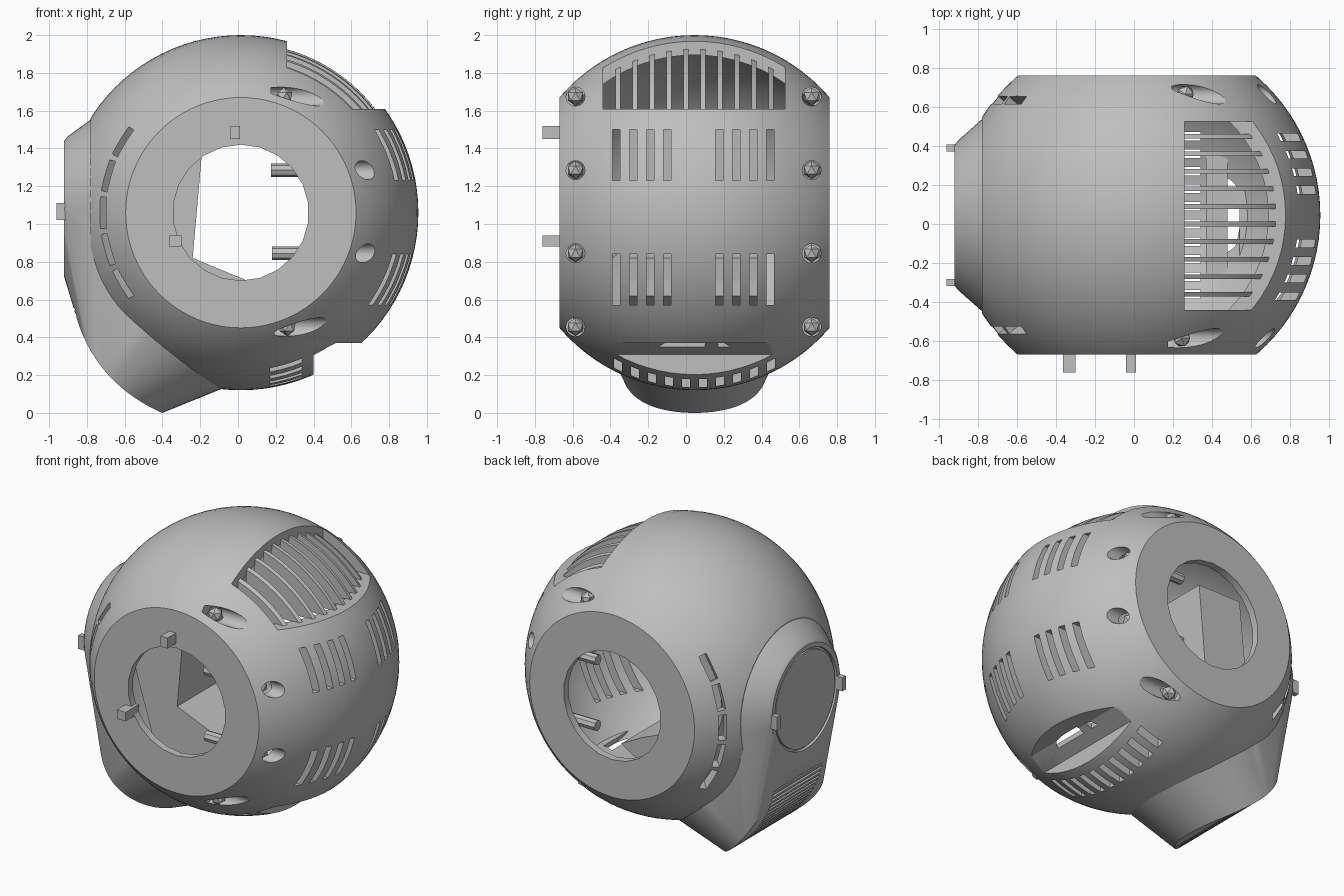
import bpy, bmesh, math
from mathutils import Matrix, Vector

if "Cube" in bpy.data.objects:
    bpy.data.objects.remove(bpy.data.objects["Cube"], do_unlink=True)

C = Vector((0.015, 0.045, 1.06))   # globe centre
R, R_IN, HALF = 0.94, 0.87, 0.715  # outer radius, cavity radius, half width
TAU = math.tau

grey = bpy.data.materials.new("plain_grey")
grey.use_nodes = True
grey.diffuse_color = (0.52, 0.52, 0.52, 1)
grey.node_tree.nodes["Principled BSDF"].inputs["Base Color"].default_value = grey.diffuse_color


def make(name, bm):
    bmesh.ops.recalc_face_normals(bm, faces=bm.faces)
    mesh = bpy.data.meshes.new(name)
    bm.to_mesh(mesh)
    bm.free()
    obj = bpy.data.objects.new(name, mesh)
    bpy.context.scene.collection.objects.link(obj)
    mesh.materials.append(grey)
    return obj


def boxes(name, items):
    """Boxes given as (centre, size) or (centre, size, rotation)."""
    bm = bmesh.new()
    for centre, size, *rot in items:
        turn = rot[0].to_4x4() if rot else Matrix()
        bmesh.ops.create_cube(bm, size=1, matrix=Matrix.Translation(centre) @ turn @ Matrix.Diagonal((*size, 1)))
    return make(name, bm)


def span(x, y, z):
    """Box entry from three ranges."""
    return [tuple((r[0] + r[1]) / 2 for r in (x, y, z)), tuple(r[1] - r[0] for r in (x, y, z))]


def rods(name, items, axis, sides):
    """Cylinders along an axis, given as (centre, radius, length)."""
    bm = bmesh.new()
    turn = Vector((0, 0, 1)).rotation_difference(Vector(axis)).to_matrix().to_4x4()
    for centre, radius, length in items:
        bmesh.ops.create_cone(bm, cap_ends=True, segments=sides, radius1=radius, radius2=radius,
                              depth=length, matrix=Matrix.Translation(centre) @ turn)
    return make(name, bm)


def prism(name, outline, y0, y1):
    """Side outline (x, z) extruded from y0 to y1."""
    bm = bmesh.new()
    face = bm.faces.new([bm.verts.new((x, y0, z)) for x, z in outline])
    ext = bmesh.ops.extrude_face_region(bm, geom=[face])
    verts = [v for v in ext["geom"] if isinstance(v, bmesh.types.BMVert)]
    bmesh.ops.translate(bm, verts=verts, vec=(0, y1 - y0, 0))
    return make(name, bm)


def globe(name, radius, half=None):
    """Sphere with its poles on y, trimmed flat at both sides."""
    bm = bmesh.new()
    bmesh.ops.create_uvsphere(bm, u_segments=96, v_segments=48, radius=radius,
                              matrix=Matrix.Translation(C) @ Matrix.Rotation(math.pi / 2, 4, 'X'))
    for s in (-1, 1) if half else ():
        geom = bm.verts[:] + bm.edges[:] + bm.faces[:]
        cut_geom = bmesh.ops.bisect_plane(bm, geom=geom, plane_co=C + Vector((0, s * half, 0)),
                                          plane_no=(0, s, 0), clear_outer=True)["geom_cut"]
        bmesh.ops.contextual_create(bm, geom=[e for e in cut_geom if isinstance(e, bmesh.types.BMEdge)])
    return make(name, bm)


def combine(target, tools, op='DIFFERENCE'):
    """Bake booleans one by one; a cut that would collapse the part is left out."""
    for tool in tools:
        mod = target.modifiers.new("cut", 'BOOLEAN')
        mod.object, mod.operation, mod.solver, mod.use_self = tool, op, 'EXACT', True
        bpy.context.view_layer.update()
        result = bpy.data.meshes.new_from_object(target.evaluated_get(bpy.context.evaluated_depsgraph_get()))
        target.modifiers.clear()
        if len(result.vertices) > len(target.data.vertices) / 2:
            target.data = result
    target.data.materials.clear()
    target.data.materials.append(grey)
    for p in target.data.polygons:
        p.material_index = 0


# Globe shell and its cutters
shell = globe("shell", R, HALF)
cavity = globe("cavity_cutter", R_IN, HALF - 0.05)
left_trim = boxes("left_trim_cutter", [span((-1.5, -0.78), (-1, 1.1), (0, 2.1))])
side_holes = rods("side_hole_cutter", [(C, 0.36, 3)], (0, 1, 0), 22)
window = boxes("window_cutter", [span((0.26, 1.3), (-0.44, 0.525), (1.61, 2.3))])

vent_ys = [y0 + 0.09 * i for y0 in (-0.37, 0.175) for i in range(4)]
vents = boxes("vent_cutter", [span((0.5, 1.2), (y - 0.02, y + 0.02), z)
                              for y in vent_ys for z in ((0.57, 0.84), (1.23, 1.5))])
chin_vents = boxes("chin_vent_cutter", [span((0.17, 0.34), (y - 0.022, y + 0.022), (-0.1, 0.42))
                                        for y in [-0.36 + 0.09 * i for i in range(10)]])

arc_items = []
for side in (-1, 1):
    for step in range(-2, 3):
        a = math.pi + math.radians(15.5) * step
        normal = Vector((0.73 * math.cos(a), side * 0.59, 0.73 * math.sin(a)))
        n = normal.normalized()
        t = Vector((-math.sin(a), 0, math.cos(a)))
        arc_items.append((C + normal, (0.168, 0.05, 0.2), Matrix((t, n.cross(t), n)).transposed()))
arc_vents = boxes("arc_vent_cutter", arc_items)

# Bolt recesses sit on the globe along both edges
bolts = []
for dy in (-0.63, 0.62):
    for dz in (-0.605, -0.215, 0.225, 0.615):
        bolts.append(C + Vector((math.sqrt(R * R - dy * dy - dz * dz), dy, dz)))
bolt_holes = rods("bolt_cutter", [(b + Vector((0.08, 0, 0)), 0.05, 0.5) for b in bolts], (1, 0, 0), 20)

notch = prism("notch_cutter", [(0.4, -0.1), (0.4, 0.31), (0.52, 0.37), (1.2, 0.37), (1.2, -0.1)], -0.38, 0.45)
combine(shell, [cavity, left_trim, side_holes, window, vents, chin_vents, notch, bolt_holes, arc_vents])

# Recessed wall of the lower notch, trimmed to the globe
notch_wall = prism("notch_wall", [(0.37, 0.1), (0.4, 0.1), (0.4, 0.31), (0.52, 0.37), (0.75, 0.37),
                                  (0.75, 0.4), (0.51, 0.4), (0.37, 0.33)], -0.38, 0.45)
trim = globe("trim_cutter", R - 0.005)
combine(notch_wall, [trim], 'INTERSECT')
notch_holes = boxes("notch_hole_cutter", [span((0.48, 0.57), (0.17, 0.38), (0.2, 0.6)),
                                          span((0.48, 0.54), (-0.28, 0.1), (0.2, 0.6))])
combine(notch_wall, [notch_holes])

# Curved slats in the upper window, following the globe just below its surface
slats = boxes("window_slats", [span((0.255, 1), (y - 0.012, y + 0.012), (1.605, 2.1))
                               for y in [-0.36 + 0.09 * i for i in range(10)]])
combine(slats, [globe("slat_top_cutter", 0.9)], 'INTERSECT')
combine(slats, [globe("slat_bottom_cutter", 0.81)])

# Snout: hull of a round front face and a curved lower grille face
grille_mid = Vector((-0.64, C.y, 0.3))
grille_t, grille_n = Vector((0.62, 0, -0.78)), Vector((-0.78, 0, -0.62))
base_t, base_n = Vector((0.75, 0, -0.66)), Vector((-0.66, 0, -0.75))
side_dir, up = Vector((0, 1, 0)), Vector((0, 0, 1))
bm = bmesh.new()
for i in range(48):
    c, s = math.cos(TAU * i / 48), math.sin(TAU * i / 48)
    bm.verts.new(Vector((-0.92, C.y, 1.08)) + 0.36 * (c * up + s * side_dir))
    bm.verts.new(Vector((-0.9, C.y, 1.08)) + 0.385 * (c * up + s * side_dir))
    bm.verts.new(Vector((-0.77, C.y, 1.06)) + 0.5 * (c * up + s * side_dir))
    bm.verts.new(grille_mid + 0.385 * (c * grille_t + s * side_dir) + 0.1 * s * s * grille_n)
    bm.verts.new(C + 0.75 * base_n + 0.55 * c * base_t + 0.5 * s * side_dir)
bmesh.ops.convex_hull(bm, input=bm.verts[:])
bmesh.ops.delete(bm, geom=[v for v in bm.verts if not v.link_faces], context='VERTS')
bmesh.ops.dissolve_limit(bm, angle_limit=0.01, verts=bm.verts[:], edges=bm.edges[:])
snout = make("snout", bm)
face_recess = rods("face_recess_cutter", [((-0.95, C.y, 1.08), 0.33, 0.1)], (1, 0, 0), 48)
frame = Matrix((grille_t, side_dir, grille_n)).transposed()
grooves = boxes("grille_cutter", [(grille_mid + grille_t * (0.034 * i) + grille_n * 0.12, (0.017, 0.52, 0.2), frame)
                                  for i in range(-11, 9)])
combine(snout, [cavity, face_recess, grooves])

# Thin disc inside the face ring
rods("face_disc", [((-0.905, C.y, 1.08), 0.315, 0.02)], (1, 0, 0), 48)

# Bolt heads and the posts behind them
bm = bmesh.new()
for b in bolts:
    bmesh.ops.create_icosphere(bm, subdivisions=1, radius=0.048, matrix=Matrix.Translation(b - Vector((0.1, 0, 0))))
make("bolt_heads", bm)
rods("bolt_posts", [(b - Vector((0.3, 0, 0)), 0.035, 0.4) for b in bolts if abs(b.z - C.z) < 0.4], (1, 0, 0), 8)

# Small locating pins on the front side and beside the face
boxes("side_pins", [span((-0.04, 0.01), (-0.76, -0.62), (1.45, 1.52)),
                    span((-0.365, -0.3), (-0.76, -0.62), (0.88, 0.94))])
boxes("face_pins", [span((-0.96, -0.88), (y - 0.018, y + 0.018), (1.02, 1.11)) for y in (-0.3, 0.39)])

# Inner block behind the face, with a sloping floor
prism("inner_block", [(-0.18, 1.5), (-0.24, 0.82), (0.05, 0.7), (0.2, 0.62), (0, 0.5),
                      (-0.4, 0.5), (-0.55, 1), (-0.5, 1.5)], -0.3, 0.4)

# Remove the cutters, smooth the rounded parts
for obj in list(bpy.context.scene.objects):
    if obj.name.endswith("_cutter"):
        bpy.data.objects.remove(obj, do_unlink=True)
bpy.ops.object.select_all(action='DESELECT')
for obj in (shell, snout, slats):
    obj.select_set(True)
bpy.context.view_layer.objects.active = shell
bpy.ops.object.shade_smooth_by_angle(angle=math.radians(25))
